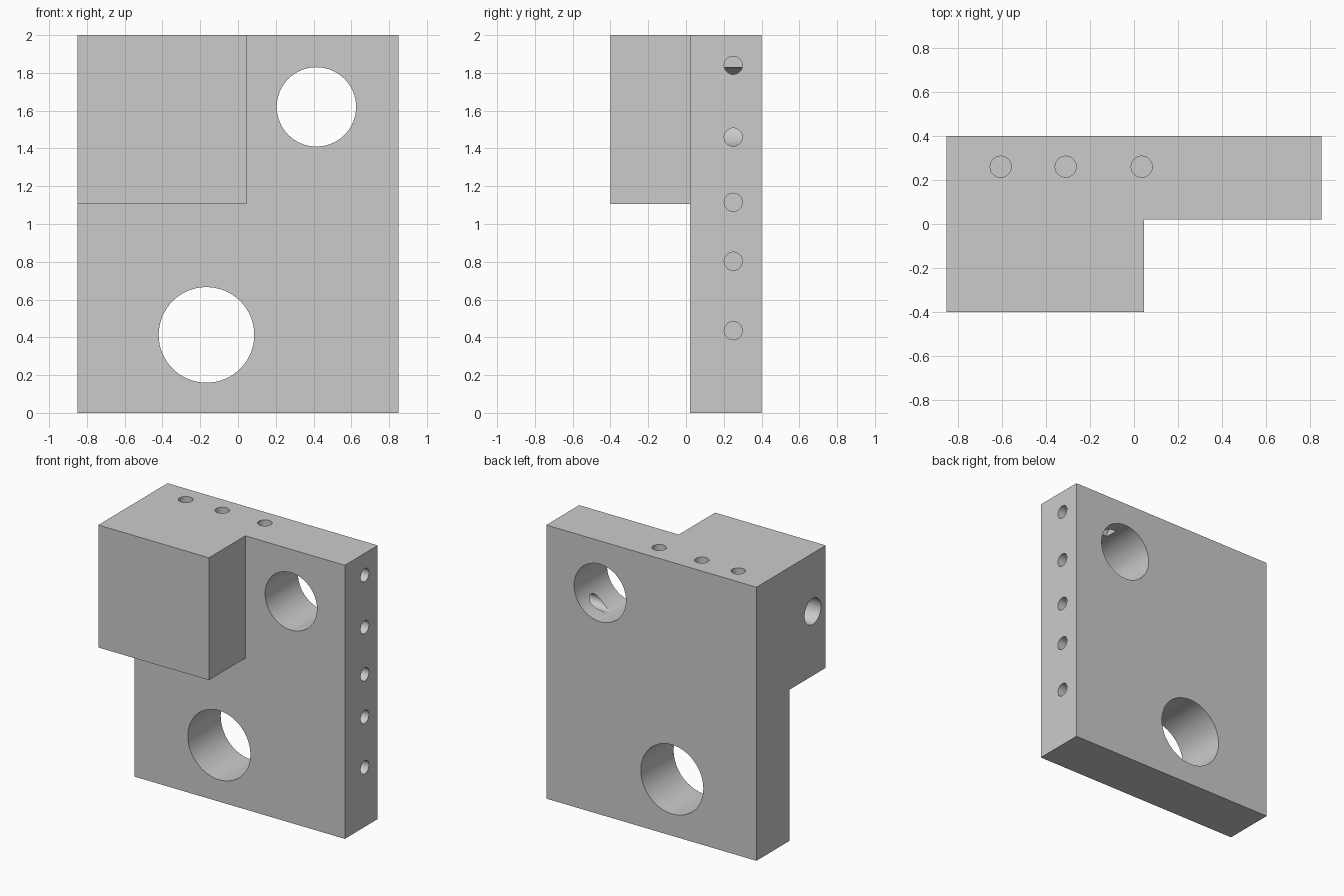
import bpy
from math import pi
from mathutils import Vector

cube = bpy.data.objects.get("Cube")
if cube:
    bpy.data.objects.remove(cube, do_unlink=True)

steel = bpy.data.materials.new("plain grey")
steel.use_nodes = True
GREY = (0.6, 0.6, 0.6, 1)
steel.diffuse_color = GREY
steel.node_tree.nodes["Principled BSDF"].inputs["Base Color"].default_value = GREY


def box(name, low, high):
    low, high = Vector(low), Vector(high)
    bpy.ops.mesh.primitive_cube_add(size=1, location=(low + high) / 2)
    ob = bpy.context.object
    ob.name = name
    ob.scale = high - low
    bpy.ops.object.transform_apply(location=True, rotation=True, scale=True)
    ob.data.materials.append(steel)
    return ob


def drill(name, start, end, radius, sides=32):
    start, end = Vector(start), Vector(end)
    axis = end - start
    bpy.ops.mesh.primitive_cylinder_add(
        vertices=sides, radius=radius, depth=axis.length, location=(start + end) / 2,
        rotation=axis.to_track_quat("Z", "Y").to_euler())
    ob = bpy.context.object
    ob.name = name
    ob.data.materials.append(steel)
    return ob


def cut(body, cutter):
    cutter.hide_render = True
    mod = body.modifiers.new("cut", "BOOLEAN")
    mod.operation = "DIFFERENCE"
    mod.solver = "EXACT"
    mod.object = cutter
    bpy.context.view_layer.objects.active = body
    bpy.ops.object.modifier_apply(modifier=mod.name)
    bpy.data.objects.remove(cutter, do_unlink=True)


# Solid blank, milled down to a back plate with a block at the upper corner
W, D, H = 0.85, 0.4, 2
FRONT = 0.02
body = box("bracket_body", (-W, -D, 0), (W, D, H))
cut(body, box("lower_step", (-1, -1, -1), (1, FRONT, 1.105)))
cut(body, box("side_step", (0.045, -1, -1), (1, FRONT, 3)))

# Two large bores through the plate
for x, z, r in ((0.415, 1.62, 0.21), (-0.167, 0.413, 0.253)):
    cut(body, drill("bore", (x, -1, z), (x, 1, z), r, 64))

# Blind holes in the plate edge; the upper two break into the bore
for z in (1.84, 1.46, 1.115, 0.803, 0.435):
    cut(body, drill("edge_hole", (1, 0.25, z), (0.41, 0.25, z), 0.048))

# Blind holes in the top
for x in (-0.605, -0.31, 0.035):
    cut(body, drill("top_hole", (x, 0.26, 2.2), (x, 0.26, 1.56), 0.048))

# Blind hole in the outer side of the block
cut(body, drill("block_hole", (-1, -0.25, 1.575), (-0.41, -0.25, 1.575), 0.095))

# Smooth bores with crisp edges
bpy.ops.object.select_all(action="DESELECT")
body.select_set(True)
bpy.context.view_layer.objects.active = body
bpy.ops.object.shade_smooth_by_angle(angle=pi / 6)
